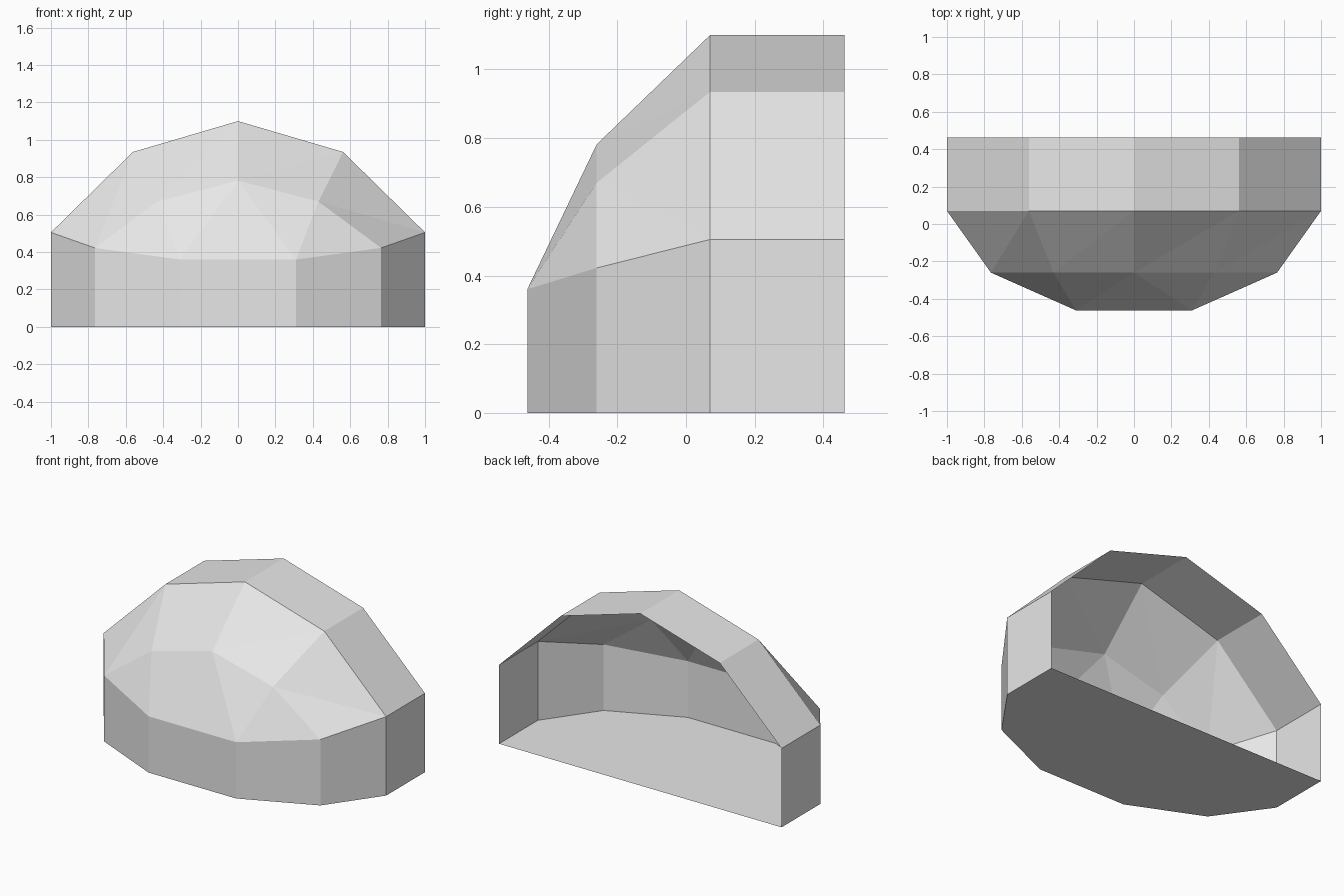
import bpy

cube = bpy.data.objects.get("Cube")
if cube:
    bpy.data.objects.remove(cube, do_unlink=True)

grey = bpy.data.materials.new("light_grey")
grey.use_nodes = True
grey.diffuse_color = (0.8, 0.8, 0.8, 1)
grey.node_tree.nodes["Principled BSDF"].inputs["Base Color"].default_value = (0.8, 0.8, 0.8, 1)


def add_part(name, verts, faces):
    mesh = bpy.data.meshes.new(name)
    mesh.from_pydata(verts, [], faces)
    mesh.materials.append(grey)
    mesh.update()
    obj = bpy.data.objects.new(name, mesh)
    bpy.context.collection.objects.link(obj)
    return obj


def arch(y, half):
    """Mirror a half profile (edge to crown) into a full arch, left to right."""
    right = [(x, y, z) for x, z in half]
    return [(-x, y, z) for x, y, z in right] + right[-2::-1]


# Arch profiles: open back rim, middle, and front shoulder
rim_profile = [(1, 0.505), (0.562, 0.935), (0, 1.1)]
shoulder_profile = [(0.765, 0.422), (0.43, 0.67), (0, 0.782)]
back = arch(0.462, rim_profile)
middle = arch(0.07, rim_profile)
shoulder = arch(-0.26, shoulder_profile)
brow = [(-0.31, -0.462, 0.36), (0.31, -0.462, 0.36)]

# Vaulted band along the open back
n = len(back)
add_part("back_vault", back + middle,
         [(n + i, n + i + 1, i + 1, i) for i in range(n - 1)])

# Faceted dome: a triangulated band, then a fan down to the brow edge
faces = []
for i in range(n - 1):
    faces += [(n + i, n + i + 1, i + 1), (n + i, i + 1, i)]
left_brow, right_brow = 2 * n, 2 * n + 1
crown = n + n // 2
faces += [(left_brow, i + 1, i) for i in range(n, crown)]
faces += [(right_brow, i + 1, i) for i in range(crown, 2 * n - 1)]
faces.append((left_brow, right_brow, crown))
add_part("front_dome", middle + shoulder + brow, faces)

# Upright wall following the dome edge, open at the back
top = [back[0], middle[0], shoulder[0], *brow, shoulder[-1], middle[-1], back[-1]]
base = [(x, y, 0) for x, y, z in top]
m = len(top)
add_part("side_wall", base + top,
         [(i, i + 1, m + i + 1, m + i) for i in range(m - 1)])

# Flat floor
add_part("floor", base, [tuple(reversed(range(m)))])
